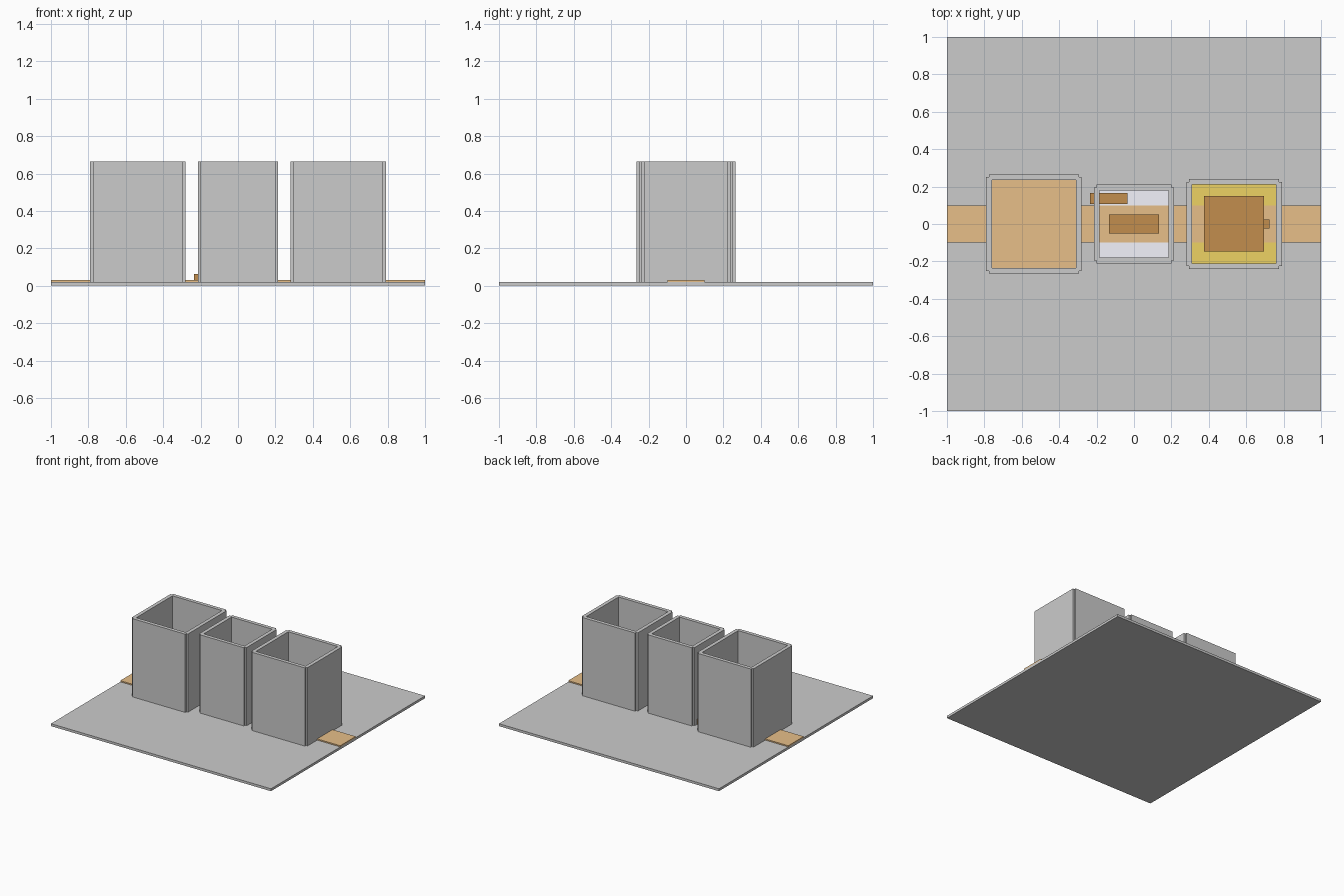
import bpy

if "Cube" in bpy.data.objects:
    bpy.data.objects.remove(bpy.data.objects["Cube"])

GROUND_TOP, FLOOR_TOP, PATH_TOP, WALL_TOP, WALL = 0.02, 0.025, 0.03, 0.663, 0.03


def material(name, rgb):
    m = bpy.data.materials.new(name)
    m.diffuse_color = (*rgb, 1)
    m.use_nodes = True
    m.node_tree.nodes["Principled BSDF"].inputs["Base Color"].default_value = m.diffuse_color
    return m


tan = material("tan", (0.80, 0.52, 0.25))
lavender = material("lavender", (0.90, 0.90, 0.98))
gold = material("gold", (0.855, 0.647, 0.125))
dark_wood = material("dark_wood", (0.545, 0.27, 0.075))


def box(name, x, y, z, mat=None):
    """Box from (min, max) ranges on each axis."""
    bpy.ops.mesh.primitive_cube_add(size=1, location=[sum(r) / 2 for r in (x, y, z)])
    ob = bpy.context.object
    ob.name = name
    ob.scale = [r[1] - r[0] for r in (x, y, z)]
    bpy.ops.object.transform_apply(location=False, rotation=False, scale=True)
    if mat:
        ob.data.materials.append(mat)
    return ob


def room(name, cx, width, depth, floor_mat, floor_top):
    """Floor slab with four walls centred on its edges, leaving notched corners."""
    hx, hy, t = width / 2, depth / 2, WALL / 2
    box(name + "_floor", (cx - hx, cx + hx), (-hy, hy), (GROUND_TOP, floor_top), floor_mat)
    z = (GROUND_TOP, WALL_TOP)
    for side, s in (("left", -1), ("right", 1)):
        wx = cx + s * hx
        box(f"{name}_{side}_wall", (wx - t, wx + t), (-hy, hy), z)
    for side, s in (("front", -1), ("back", 1)):
        wy = s * hy
        box(f"{name}_{side}_wall", (cx - hx, cx + hx), (wy - t, wy + t), z)


# Ground slab and the path running through the rooms
box("ground_slab", (-1, 1), (-1, 1), (0, GROUND_TOP))
box("path", (-1, 1), (-0.1, 0.1), (GROUND_TOP, PATH_TOP), tan)

# Three open-topped rooms
room("left_room", -0.535, 0.48, 0.50, tan, PATH_TOP + 0.001)
room("middle_room", 0, 0.40, 0.39, lavender, FLOOR_TOP)
room("right_room", 0.535, 0.48, 0.45, gold, FLOOR_TOP)

# Furniture in the middle room: low table, and a bench poking through the wall
box("middle_table", (-0.133, 0.133), (-0.052, 0.052), (FLOOR_TOP, 0.075), dark_wood)
box("bench", (-0.235, -0.035), (0.107, 0.165), (GROUND_TOP, 0.064), dark_wood)

# Furniture in the right room: large table with a small stool beside it
box("large_table", (0.375, 0.695), (-0.148, 0.15), (FLOOR_TOP, 0.075), dark_wood)
box("stool", (0.675, 0.725), (-0.025, 0.025), (FLOOR_TOP, 0.06), dark_wood)
